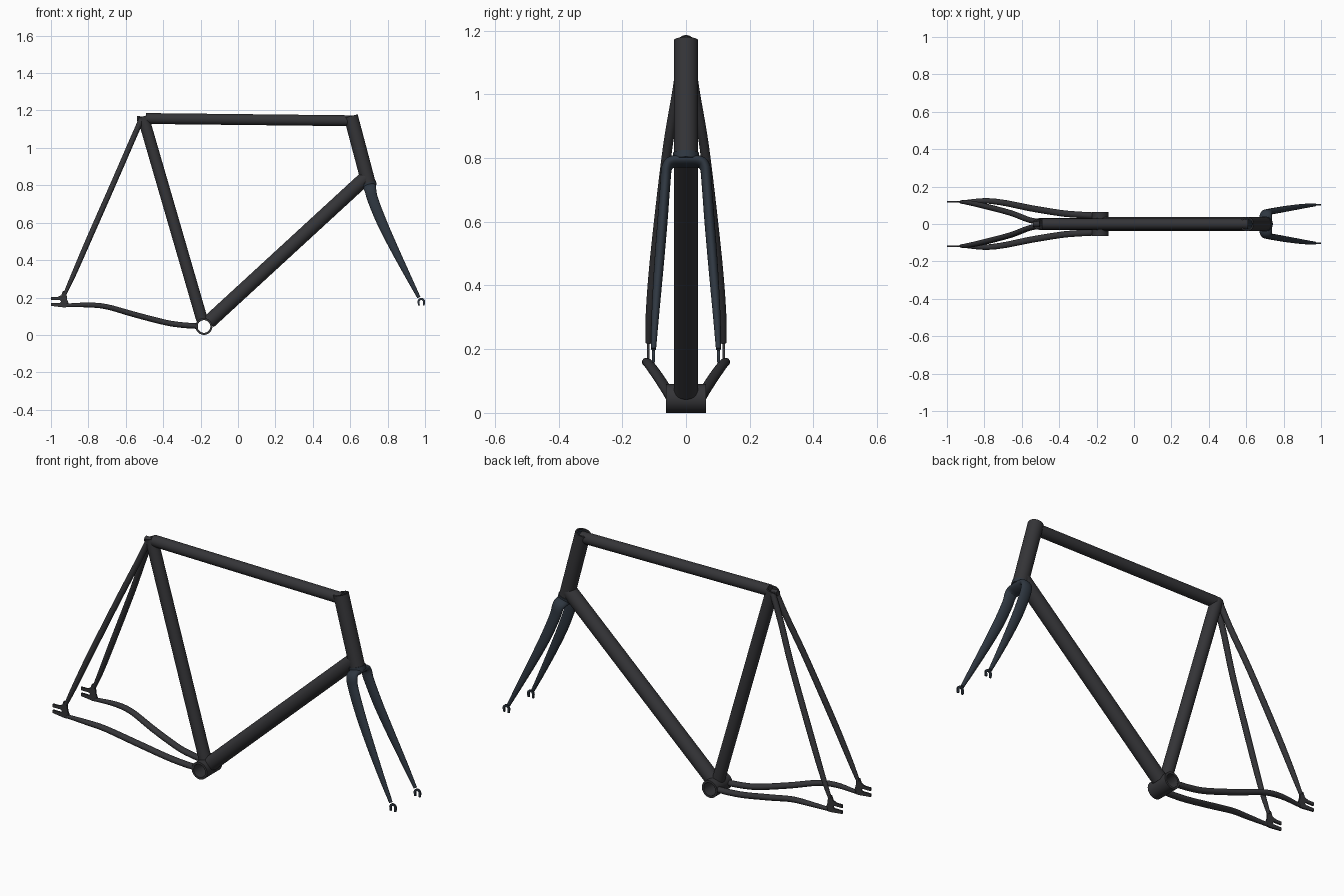
import bpy, bmesh, math
from mathutils import Vector

if "Cube" in bpy.data.objects:
    bpy.data.objects.remove(bpy.data.objects["Cube"])


def material(name, rgb):
    m = bpy.data.materials.new(name)
    m.diffuse_color = (*rgb, 1)
    m.use_nodes = True
    m.node_tree.nodes["Principled BSDF"].inputs["Base Color"].default_value = m.diffuse_color
    return m


FRAME = material("frame_paint", (0.035, 0.035, 0.039))
FORK = material("fork_paint", (0.028, 0.038, 0.052))


def finish(name, bm, mat, mirror=False):
    bmesh.ops.recalc_face_normals(bm, faces=bm.faces[:])
    me = bpy.data.meshes.new(name)
    bm.to_mesh(me)
    bm.free()
    me.materials.append(mat)
    ob = bpy.data.objects.new(name, me)
    bpy.context.collection.objects.link(ob)
    bpy.ops.object.select_all(action='DESELECT')
    bpy.context.view_layer.objects.active = ob
    ob.select_set(True)
    bpy.ops.object.shade_smooth_by_angle(angle=math.radians(40))
    if mirror:
        mod = ob.modifiers.new("mirror", 'MIRROR')
        mod.use_axis = (False, True, False)
    return ob


def spline(pts, steps=8):
    """Catmull-Rom through points of any dimension."""
    p = [Vector(q) for q in pts]
    p = [2 * p[0] - p[1]] + p + [2 * p[-1] - p[-2]]
    out = []
    for a, b, c, d in zip(p, p[1:], p[2:], p[3:]):
        for i in range(steps):
            t = i / steps
            out.append(0.5 * (2 * b + (c - a) * t + (2 * a - 5 * b + 4 * c - d) * t ** 2
                              + (3 * b - a - 3 * c + d) * t ** 3))
    return out + [p[-2]]


def ring(bm, c, t, ref, ra, rb, n):
    u = (ref - t * ref.dot(t)).normalized()
    v = t.cross(u)
    return [bm.verts.new(c + u * ra * math.cos(2 * math.pi * k / n)
                         + v * rb * math.sin(2 * math.pi * k / n)) for k in range(n)]


def bridge(bm, r0, r1):
    n = len(r0)
    for k in range(n):
        bm.faces.new((r0[k], r0[(k + 1) % n], r1[(k + 1) % n], r1[k]))


def sweep(name, pts, radii, mat, ref=(0, 1, 0), n=20, caps=(True, True), mirror=False):
    """Tapered oval tube along a smooth path; radii are (along ref, across) per point."""
    path = spline(pts)
    rad = spline([(a, b, 0) for a, b in radii])
    bm = bmesh.new()
    rings = []
    for i, c in enumerate(path):
        t = (path[min(i + 1, len(path) - 1)] - path[max(i - 1, 0)]).normalized()
        rings.append(ring(bm, c, t, Vector(ref), rad[i].x, rad[i].y, n))
    for a, b in zip(rings, rings[1:]):
        bridge(bm, a, b)
    if caps[0]:
        bm.faces.new(rings[0])
    if caps[1]:
        bm.faces.new(rings[-1])
    return finish(name, bm, mat, mirror)


def pipe(name, p0, p1, r, r_in, mat, n=40):
    """Straight tube; open bore when r_in > 0."""
    p0, p1 = Vector(p0), Vector(p1)
    t = (p1 - p0).normalized()
    ref = Vector((0, 1, 0)) if abs(t.y) < 0.9 else Vector((1, 0, 0))
    bm = bmesh.new()
    if r_in:
        loop = [ring(bm, c, t, ref, q, q, n) for c, q in ((p0, r), (p1, r), (p1, r_in), (p0, r_in))]
        for i in range(4):
            bridge(bm, loop[i], loop[(i + 1) % 4])
    else:
        a, b = ring(bm, p0, t, ref, r, r, n), ring(bm, p1, t, ref, r, r, n)
        bridge(bm, a, b)
        bm.faces.new(a)
        bm.faces.new(b)
    return finish(name, bm, mat)


def plate(name, outline, y, thick, mat):
    """Flat x-z plate, mirrored to the other side."""
    bm = bmesh.new()
    f = bm.faces.new([bm.verts.new((x, y - thick / 2, z)) for x, z in outline])
    new = bmesh.ops.extrude_face_region(bm, geom=[f])['geom']
    bmesh.ops.translate(bm, vec=(0, thick, 0), verts=[g for g in new if isinstance(g, bmesh.types.BMVert)])
    return finish(name, bm, mat, True)


# Main joints
BB = Vector((-0.182, 0, 0.045))
seat_top = Vector((-0.508, 0, 1.168))
head_top, head_low = Vector((0.603, 0, 1.17)), Vector((0.697, 0, 0.815))
down_end = Vector((0.688, 0, 0.845))
seat_dir = (seat_top - BB).normalized()
down_dir = (down_end - BB).normalized()
head_dir = (head_low - head_top).normalized()

# Main triangle
pipe("bottom_bracket_shell", BB - Vector((0, 0.063, 0)), BB + Vector((0, 0.063, 0)), 0.045, 0.034, FRAME)
pipe("seat_tube", BB + seat_dir * 0.036, seat_top, 0.031, 0.025, FRAME)
pipe("down_tube", BB + down_dir * 0.037, down_end, 0.038, 0, FRAME)
pipe("head_tube", head_top, head_low, 0.038, 0.031, FRAME)
pipe("top_tube", (-0.492, 0, 1.157), (0.61, 0, 1.145), 0.029, 0, FRAME)

# Rear triangle
sweep("seat_stays", [(-0.515, 0.012, 1.155), (-0.57, 0.025, 1.03), (-0.66, 0.059, 0.823),
                     (-0.8, 0.096, 0.505), (-0.88, 0.113, 0.32), (-0.925, 0.118, 0.22)],
      [(0.015, 0.015)] * 4 + [(0.013, 0.013), (0.009, 0.009)], FRAME, ref=(0, 1, 0), mirror=True)
sweep("chain_stays", [(-0.215, 0.045, 0.047), (-0.30, 0.05, 0.053), (-0.39, 0.058, 0.067),
                      (-0.55, 0.084, 0.108), (-0.7, 0.114, 0.15), (-0.8, 0.124, 0.16), (-0.915, 0.118, 0.158)],
      [(0.017, 0.015)] * 4 + [(0.016, 0.014), (0.014, 0.013), (0.009, 0.010)], FRAME, mirror=True)
plate("rear_dropouts", [(-1, 0.203), (-0.965, 0.203), (-0.945, 0.212), (-0.936, 0.235), (-0.918, 0.235),
                        (-0.914, 0.19), (-0.898, 0.15), (-0.93, 0.147), (-1, 0.155), (-1, 0.171),
                        (-0.952, 0.171), (-0.946, 0.178), (-0.952, 0.186), (-1, 0.186)],
      0.118, 0.008, FRAME)
pipe("seat_stay_cap", (-0.54, 0, 1.155), (-0.505, 0, 1.153), 0.015, 0, FRAME, 20)

# Fork: steerer, lower race, then crown and blade as one mirrored sweep
pipe("steerer", head_top + head_dir * 0.008, head_low + head_dir * 0.01, 0.031, 0.026, FORK)
pipe("lower_race", head_low, head_low + head_dir * 0.022, 0.041, 0, FORK)
sweep("fork_blades", [(0.704, 0, 0.79), (0.704, 0.042, 0.788), (0.709, 0.06, 0.77), (0.722, 0.065, 0.72),
                      (0.77, 0.074, 0.6), (0.835, 0.085, 0.462), (0.91, 0.096, 0.312), (0.967, 0.102, 0.2)],
      [(0.035, 0.018), (0.034, 0.018), (0.031, 0.017), (0.029, 0.016), (0.027, 0.016), (0.022, 0.015),
       (0.015, 0.012), (0.009, 0.008)],
      FORK, ref=(1, 0, 0.3), caps=(False, True), mirror=True)

# Fork ends: downward-opening hooks
cx, cz = 0.98, 0.178
arc = [math.radians(a) for a in range(0, 181, 20)]
hook = [(cx + 0.02 * math.cos(a), cz + 0.02 * math.sin(a)) for a in arc]
hook += [(cx - 0.018, 0.158), (cx - 0.008, 0.158)]
hook += [(cx + 0.009 * math.cos(a), cz + 0.009 * math.sin(a)) for a in reversed(arc)]
hook += [(cx + 0.008, 0.158), (cx + 0.018, 0.158)]
plate("fork_ends", hook, 0.102, 0.008, FORK)
